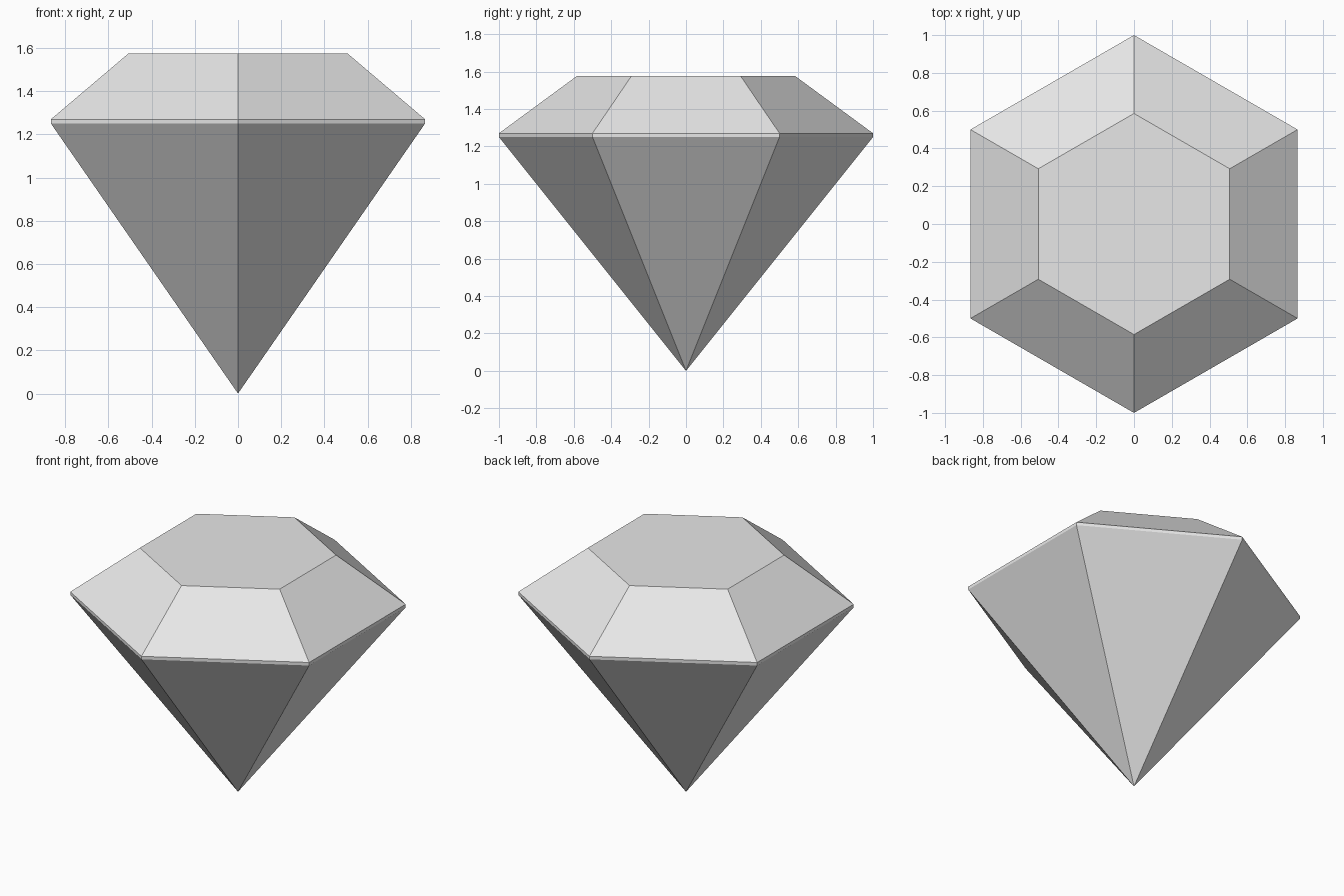
import bpy
import bmesh
from math import sin, cos, pi

cube = bpy.data.objects.get("Cube")
if cube:
    bpy.data.objects.remove(cube, do_unlink=True)

SIDES = 6


def make_material(name, color):
    mat = bpy.data.materials.new(name)
    mat.use_nodes = True
    mat.diffuse_color = color
    mat.node_tree.nodes["Principled BSDF"].inputs["Base Color"].default_value = color
    return mat


def ring(bm, radius, z):
    """Hexagon of vertices with corners on the front and back."""
    angles = [pi / 2 + 2 * pi * i / SIDES for i in range(SIDES)]
    return [bm.verts.new((radius * cos(a), radius * sin(a), z)) for a in angles]


bm = bmesh.new()

# Pointed tip, thin girdle band and flat table
tip = bm.verts.new((0, 0, 0))
girdle_low = ring(bm, 1.0, 1.25)
girdle_high = ring(bm, 1.0, 1.27)
table = ring(bm, 0.585, 1.575)

for i in range(SIDES):
    j = (i + 1) % SIDES
    # Lower facet
    bm.faces.new((tip, girdle_low[j], girdle_low[i]))
    # Girdle and crown facets
    for low, high in ((girdle_low, girdle_high), (girdle_high, table)):
        bm.faces.new((low[i], low[j], high[j], high[i]))
bm.faces.new(table)
bmesh.ops.recalc_face_normals(bm, faces=bm.faces)

mesh = bpy.data.meshes.new("cut_gem")
bm.to_mesh(mesh)
bm.free()
mesh.materials.append(make_material("pale_grey", (0.8, 0.8, 0.8, 1)))

gem = bpy.data.objects.new("cut_gem", mesh)
bpy.context.collection.objects.link(gem)
